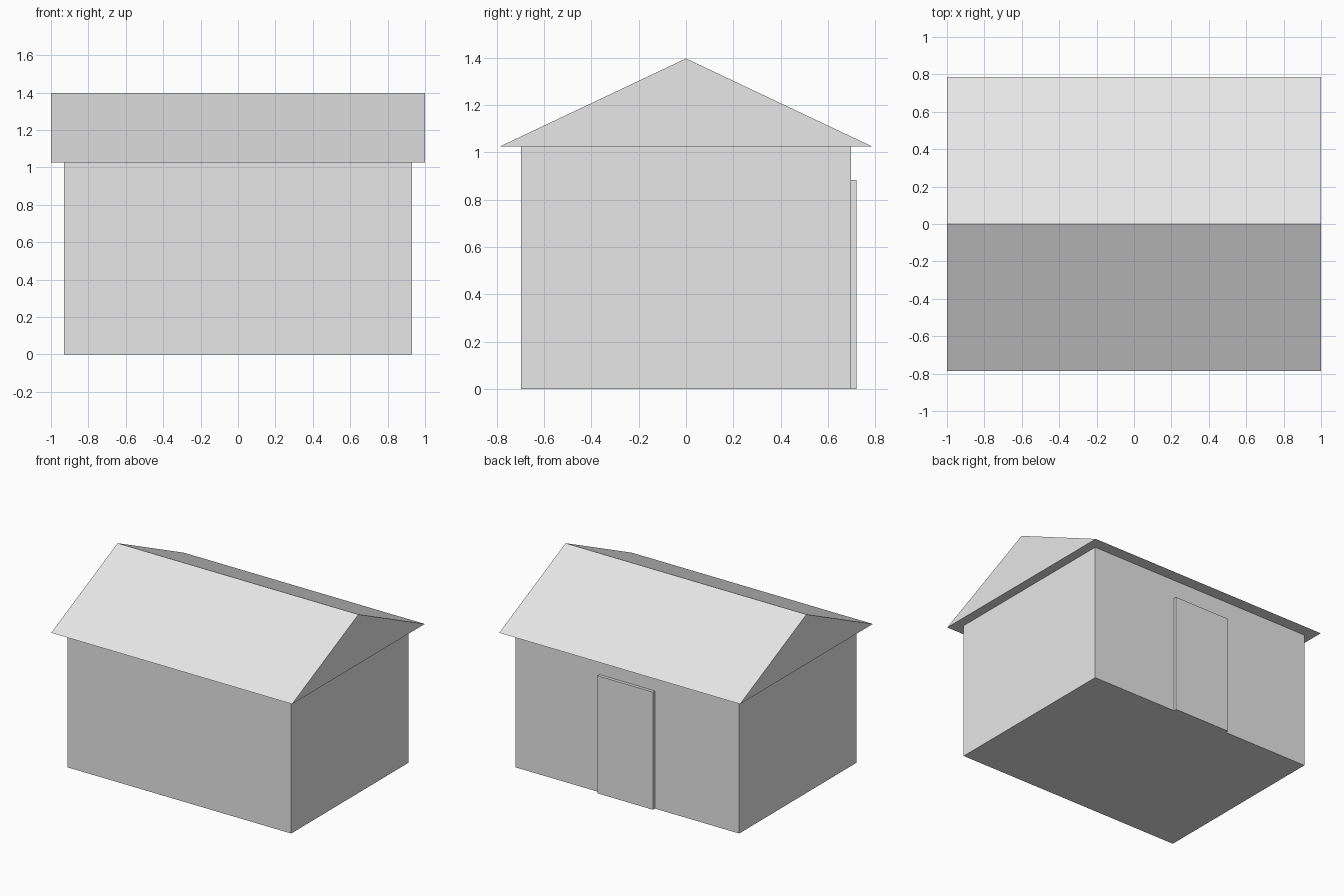
import bpy
import bmesh
from mathutils import Vector

default_cube = bpy.data.objects.get("Cube")
if default_cube:
    bpy.data.objects.remove(default_cube, do_unlink=True)

# Single plain grey
grey = bpy.data.materials.new("light_grey")
grey.use_nodes = True
grey.diffuse_color = (0.8, 0.8, 0.8, 1)
grey.node_tree.nodes["Principled BSDF"].inputs["Base Color"].default_value = grey.diffuse_color


def extrude_along_x(name, profile, half_length):
    """Solid made by sweeping a (y, z) profile from -half_length to +half_length."""
    bm = bmesh.new()
    face = bm.faces.new([bm.verts.new((-half_length, y, z)) for y, z in profile])
    swept = bmesh.ops.extrude_face_region(bm, geom=[face])["geom"]
    verts = [v for v in swept if isinstance(v, bmesh.types.BMVert)]
    bmesh.ops.translate(bm, verts=verts, vec=Vector((2 * half_length, 0, 0)))
    bmesh.ops.recalc_face_normals(bm, faces=bm.faces)
    mesh = bpy.data.meshes.new(name)
    bm.to_mesh(mesh)
    bm.free()
    mesh.materials.append(grey)
    obj = bpy.data.objects.new(name, mesh)
    bpy.context.collection.objects.link(obj)
    return obj


def rectangle(y0, y1, z0, z1):
    return [(y0, z0), (y1, z0), (y1, z1), (y0, z1)]


WALL_Y = 0.697
EAVES_Z = 1.025

# Walls: closed box
extrude_along_x("walls", rectangle(-WALL_Y, WALL_Y, 0, EAVES_Z), 0.93)

# Gabled roof: solid prism overhanging the walls
extrude_along_x("roof", [(-0.787, EAVES_Z), (0.787, EAVES_Z), (0, 1.397)], 1.0)

# Door: thin slab on the back wall
extrude_along_x("door", rectangle(WALL_Y, 0.72, 0, 0.883), 0.23)
